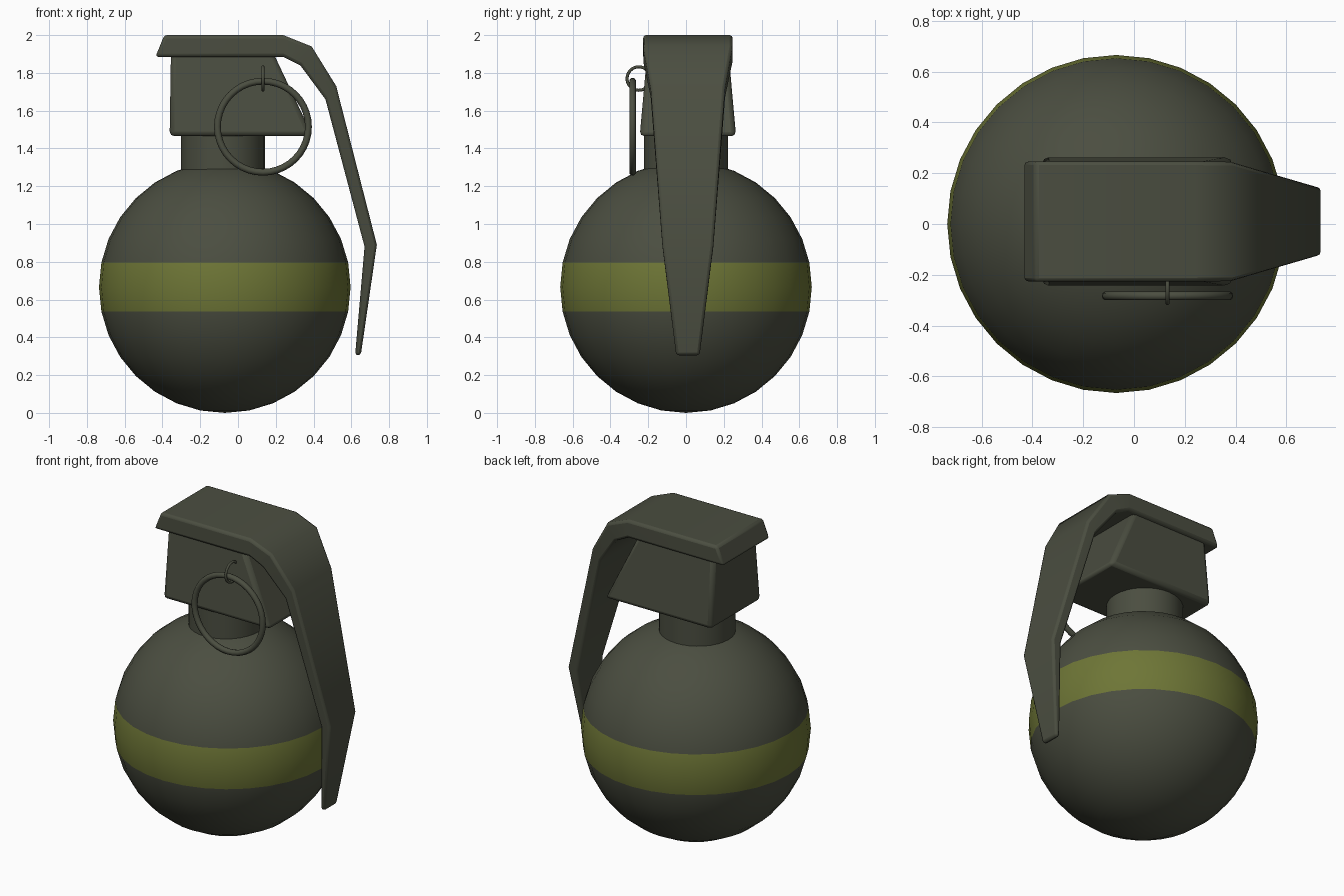
import bpy
import bmesh
import math

cube = bpy.data.objects.get("Cube")
if cube:
    bpy.data.objects.remove(cube, do_unlink=True)


def material(name, rgb):
    mat = bpy.data.materials.new(name)
    mat.use_nodes = True
    mat.diffuse_color = (*rgb, 1)
    bsdf = next(n for n in mat.node_tree.nodes if n.type == 'BSDF_PRINCIPLED')
    bsdf.inputs["Base Color"].default_value = (*rgb, 1)
    return mat


olive = material("dark_olive", (0.07, 0.076, 0.052))
band = material("band_green", (0.155, 0.18, 0.037))


def finish(obj, name, angle=50):
    obj.name = name
    if not obj.data.materials:
        obj.data.materials.append(olive)
    bpy.ops.object.select_all(action='DESELECT')
    obj.select_set(True)
    bpy.context.view_layer.objects.active = obj
    bpy.ops.object.shade_smooth_by_angle(angle=math.radians(angle))
    return obj


def loft(name, sections, bevel, segments):
    """Skin four-cornered sections into a closed solid with softened edges."""
    bm = bmesh.new()
    rings = [[bm.verts.new(p) for p in s] for s in sections]
    for a, b in zip(rings, rings[1:]):
        for i in range(4):
            j = (i + 1) % 4
            bm.faces.new((a[i], a[j], b[j], b[i]))
    bm.faces.new(rings[0])
    bm.faces.new(rings[-1])
    bmesh.ops.recalc_face_normals(bm, faces=bm.faces[:])
    mesh = bpy.data.meshes.new(name)
    bm.to_mesh(mesh)
    bm.free()
    obj = bpy.data.objects.new(name, mesh)
    bpy.context.collection.objects.link(obj)
    mod = obj.modifiers.new("soft_edges", 'BEVEL')
    mod.width = bevel
    mod.segments = segments
    mod.limit_method = 'ANGLE'
    mod.angle_limit = math.radians(50)
    return finish(obj, name)


# Round body with a painted band around the equator
R, CX = 0.666, -0.07
bpy.ops.mesh.primitive_uv_sphere_add(segments=32, ring_count=16, radius=R,
                                     location=(CX, 0, R))
body = bpy.context.object
body.data.materials.append(olive)
body.data.materials.append(band)
for face in body.data.polygons:
    if abs(face.center.z) < R * 0.15:
        face.material_index = 1
finish(body, "body")

# Neck
bpy.ops.mesh.primitive_cylinder_add(vertices=32, radius=0.222, depth=0.34,
                                    location=(-0.08, 0, 1.37))
finish(bpy.context.object, "neck")


# Fuse block, wider at the bottom and sloped towards the lever
def rectangle(x0, x1, half, z, cy=0.01):
    return [(x0, cy - half, z), (x1, cy - half, z),
            (x1, cy + half, z), (x0, cy + half, z)]


loft("fuse_block", [rectangle(-0.362, 0.395, 0.255, 1.465),
                    rectangle(-0.355, 0.185, 0.215, 1.91)], 0.025, 2)

# Safety lever: outer x, z, inner x, z and half width along its length
lever = [
    (-0.39, 2.0, -0.437, 1.885, 0.237),
    (0.24, 2.0, 0.24, 1.885, 0.237),
    (0.39, 1.94, 0.33, 1.84, 0.235),
    (0.52, 1.73, 0.463, 1.66, 0.197),
    (0.735, 0.89, 0.67, 0.88, 0.135),
    (0.65, 0.305, 0.62, 0.305, 0.062),
]
loft("safety_lever", [[(ox, 0.01 - w, oz), (ox, 0.01 + w, oz),
                       (ix, 0.01 + w, iz), (ix, 0.01 - w, iz)]
                      for ox, oz, ix, iz, w in lever], 0.016, 2)


# Pull ring and the small loop that holds it
def ring(name, location, rotation, major, minor):
    bpy.ops.mesh.primitive_torus_add(location=location, rotation=rotation,
                                     major_radius=major, minor_radius=minor,
                                     major_segments=40, minor_segments=10)
    finish(bpy.context.object, name)


quarter = math.pi / 2
ring("pull_ring", (0.132, -0.283, 1.515), (quarter, 0, 0), 0.241, 0.018)
ring("pin_loop", (0.132, -0.25, 1.77), (0, quarter, 0), 0.062, 0.008)
